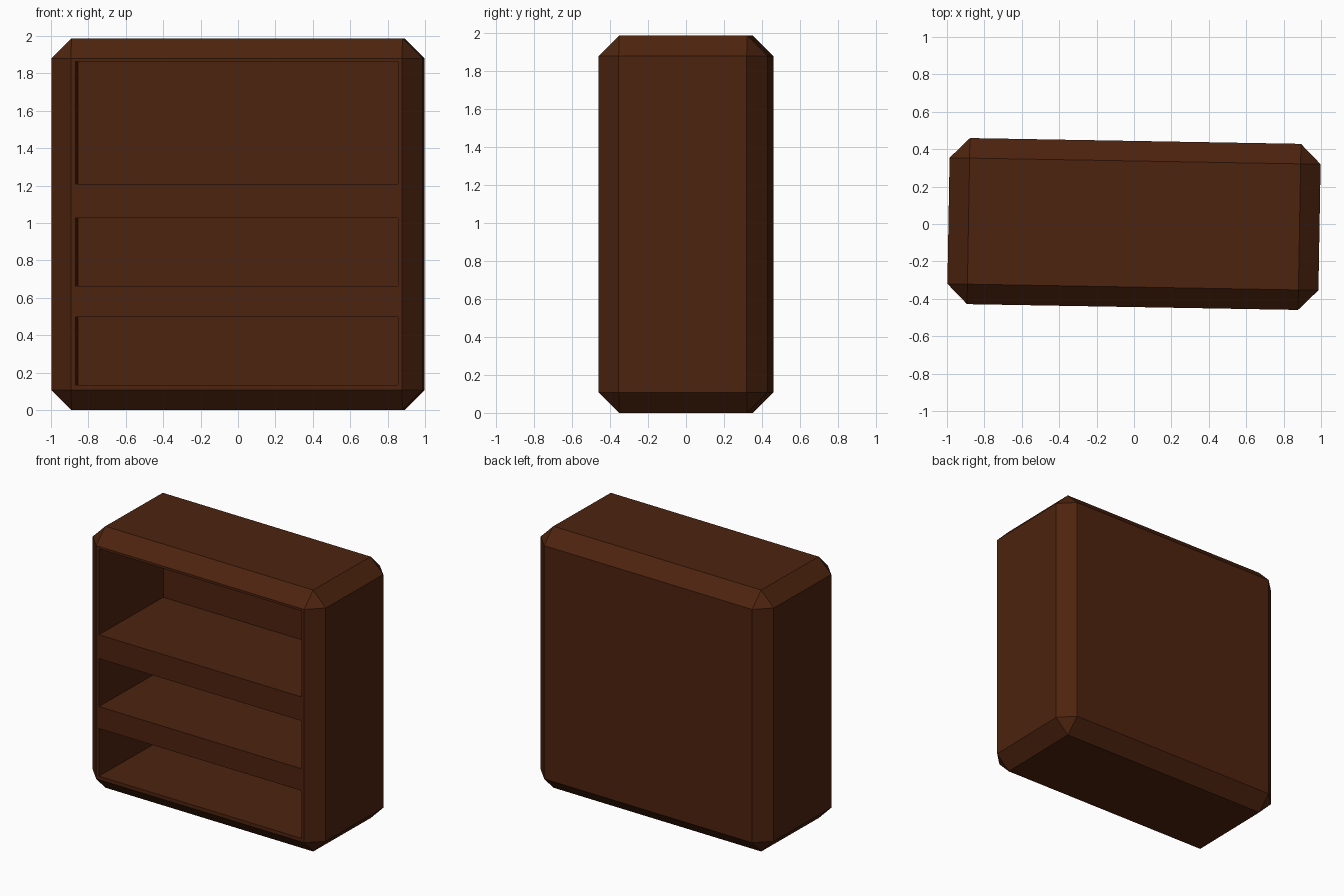
import bpy, bmesh, math
from mathutils import Matrix

if "Cube" in bpy.data.objects:
    bpy.data.objects.remove(bpy.data.objects["Cube"])

W, D, H, BEVEL = 1.984, 0.888, 1.987, 0.107   # overall size and chamfer
OPEN_HALF, DEPTH = 0.862, 0.755               # compartment half width and depth
COMPARTMENTS = [(0.134, 0.496), (0.663, 1.027), (1.209, 1.862)]  # z ranges
TURN = math.radians(-1)                       # slight twist of the whole piece

wood = bpy.data.materials.new("dark brown wood")
wood.diffuse_color = (0.075, 0.017, 0.0045, 1)
wood.use_nodes = True
wood.node_tree.nodes["Principled BSDF"].inputs["Base Color"].default_value = wood.diffuse_color


def add_box(bm, lo, hi):
    size = [b - a for a, b in zip(lo, hi)]
    mid = [(a + b) / 2 for a, b in zip(lo, hi)]
    bmesh.ops.create_cube(bm, size=1, matrix=Matrix.Translation(mid) @ Matrix.Diagonal((*size, 1)))


def make_object(name, bm):
    mesh = bpy.data.meshes.new(name)
    bm.to_mesh(mesh)
    bm.free()
    mesh.materials.append(wood)
    ob = bpy.data.objects.new(name, mesh)
    ob.rotation_euler.z = TURN
    bpy.context.collection.objects.link(ob)
    return ob


# Chamfered bookcase body
bm = bmesh.new()
add_box(bm, (-W / 2, -D / 2, 0), (W / 2, D / 2, H))
bmesh.ops.bevel(bm, geom=bm.edges[:], offset=BEVEL, segments=1, affect='EDGES')
bookcase = make_object("bookcase", bm)

# Three open compartments cut from the front
bm = bmesh.new()
for z0, z1 in COMPARTMENTS:
    add_box(bm, (-OPEN_HALF, -D / 2 - 0.1, z0), (OPEN_HALF, -D / 2 + DEPTH, z1))
cutter = make_object("compartment_cutter", bm)
cutter.hide_render = True

cut = bookcase.modifiers.new("compartments", 'BOOLEAN')
cut.operation = 'DIFFERENCE'
cut.solver = 'EXACT'
cut.object = cutter
